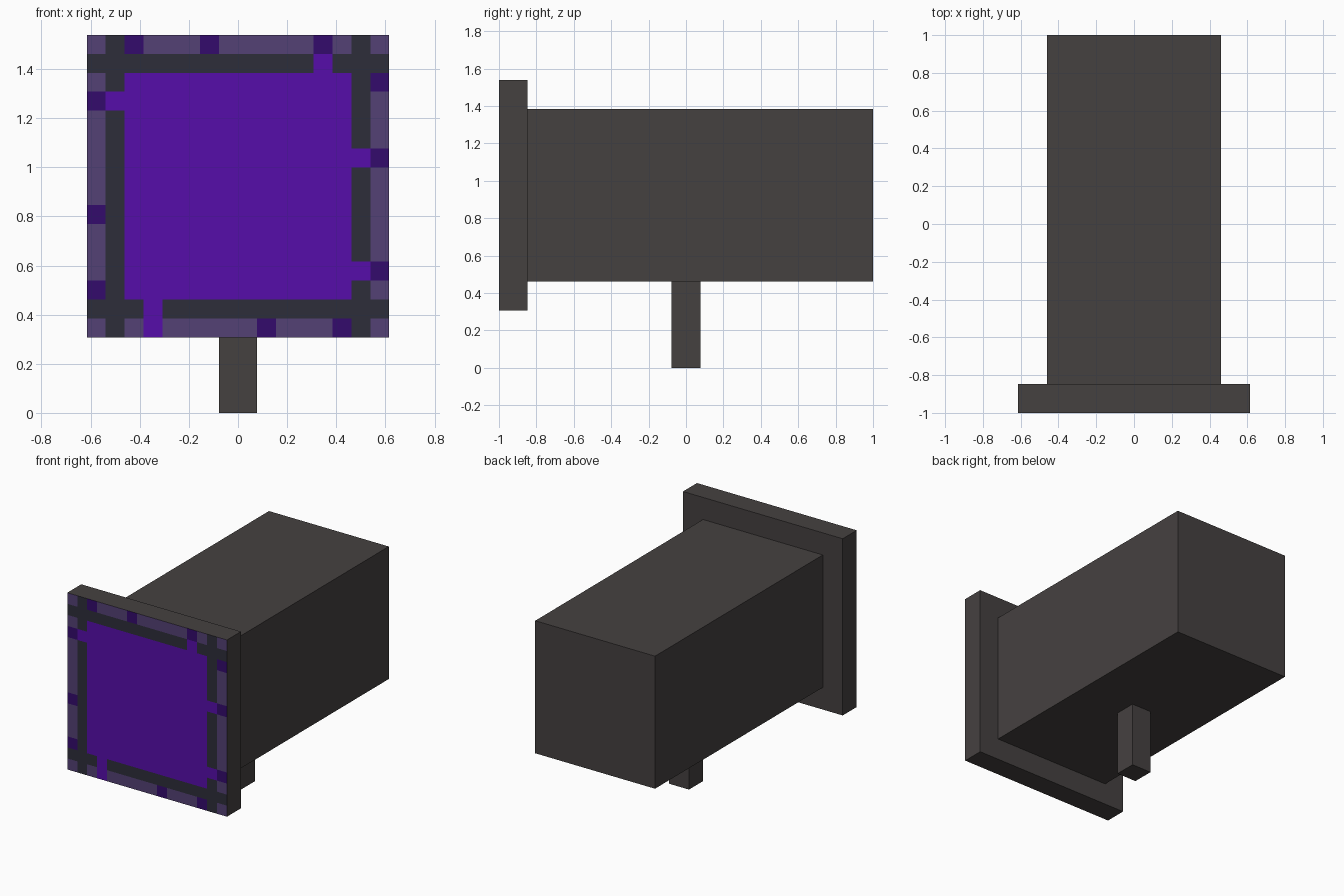
import bpy, bmesh
from mathutils import Matrix

if "Cube" in bpy.data.objects:
    bpy.data.objects.remove(bpy.data.objects["Cube"], do_unlink=True)

U = 2 / 13      # half-width of the post times two: one layout unit is U / 2
u = U / 2
N = 16          # cells along each side of the panel


def material(name, rgb):
    lin = [((c / 255 + 0.055) / 1.055) ** 2.4 for c in rgb] + [1]
    m = bpy.data.materials.new(name)
    m.use_nodes = True
    m.diffuse_color = lin
    m.node_tree.nodes["Principled BSDF"].inputs["Base Color"].default_value = lin
    return m


casing = material("warm_dark_grey", (69, 65, 64))
frame = material("slate", (45, 45, 58))
screen = material("bright_violet", (86, 13, 170))
trim = material("dusty_purple", (83, 65, 117))
stud = material("deep_violet", (51, 11, 108))
CASING, FRAME, SCREEN, TRIM, STUD = range(5)


def add_object(name, bm, mats):
    me = bpy.data.meshes.new(name)
    bm.to_mesh(me)
    bm.free()
    for m in mats:
        me.materials.append(m)
    ob = bpy.data.objects.new(name, me)
    bpy.context.collection.objects.link(ob)
    return ob


def box(name, lo, hi):
    bm = bmesh.new()
    size = [b - a for a, b in zip(lo, hi)]
    mid = [(a + b) / 2 for a, b in zip(lo, hi)]
    bmesh.ops.create_cube(bm, size=1, matrix=Matrix.Translation(mid) @ Matrix.Diagonal((*size, 1)))
    return add_object(name, bm, [casing])


# Main casing and its supporting post
box("casing_body", (-6 * u, -1 + 2 * u, 6 * u), (6 * u, 1, 18 * u))
box("support_post", (-u, -u, 0), (u, u, 6 * u))

# Cells, as column and row from the top left, that break the frame pattern
LINKS = {(12, 1), (1, 3), (14, 6), (14, 12), (3, 14), (3, 15)}
STUDS = {(2, 0), (6, 0), (12, 0), (15, 2), (15, 6), (15, 12),
         (0, 3), (0, 9), (0, 13), (9, 15), (13, 15)}


def cell_colour(col, row):
    if (col, row) in LINKS:
        return SCREEN
    if (col, row) in STUDS:
        return STUD
    if col in (1, N - 2) or row in (1, N - 2):
        return FRAME
    if col in (0, N - 1) or row in (0, N - 1):
        return TRIM
    return SCREEN


# Front panel: a slab whose front is divided into coloured cells
bm = bmesh.new()
bmesh.ops.create_cube(bm, size=1, matrix=Matrix.Translation((0, -1 + u, 12 * u))
                      @ Matrix.Diagonal((N * u, 2 * u, N * u, 1)))
for axis in ((1, 0, 0), (0, 0, 1)):
    for i in range(1, N):
        offset = (i - N / 2) * u
        point = (axis[0] * offset, 0, 12 * u + axis[2] * offset)
        bmesh.ops.bisect_plane(bm, geom=bm.verts[:] + bm.edges[:] + bm.faces[:],
                               plane_co=point, plane_no=axis)
bm.normal_update()
for f in bm.faces:
    if f.normal.y < -0.5:
        c = f.calc_center_median()
        f.material_index = cell_colour(int(c.x / u + N / 2), int(20 - c.z / u))
    else:
        f.material_index = CASING

# Merge neighbouring cells of one colour
bmesh.ops.dissolve_limit(bm, angle_limit=0.01, verts=bm.verts[:], edges=bm.edges[:],
                         delimit={'MATERIAL'})
bmesh.ops.triangulate(bm, faces=[f for f in bm.faces if len(f.verts) > 4])
add_object("front_panel", bm, [casing, frame, screen, trim, stud])
